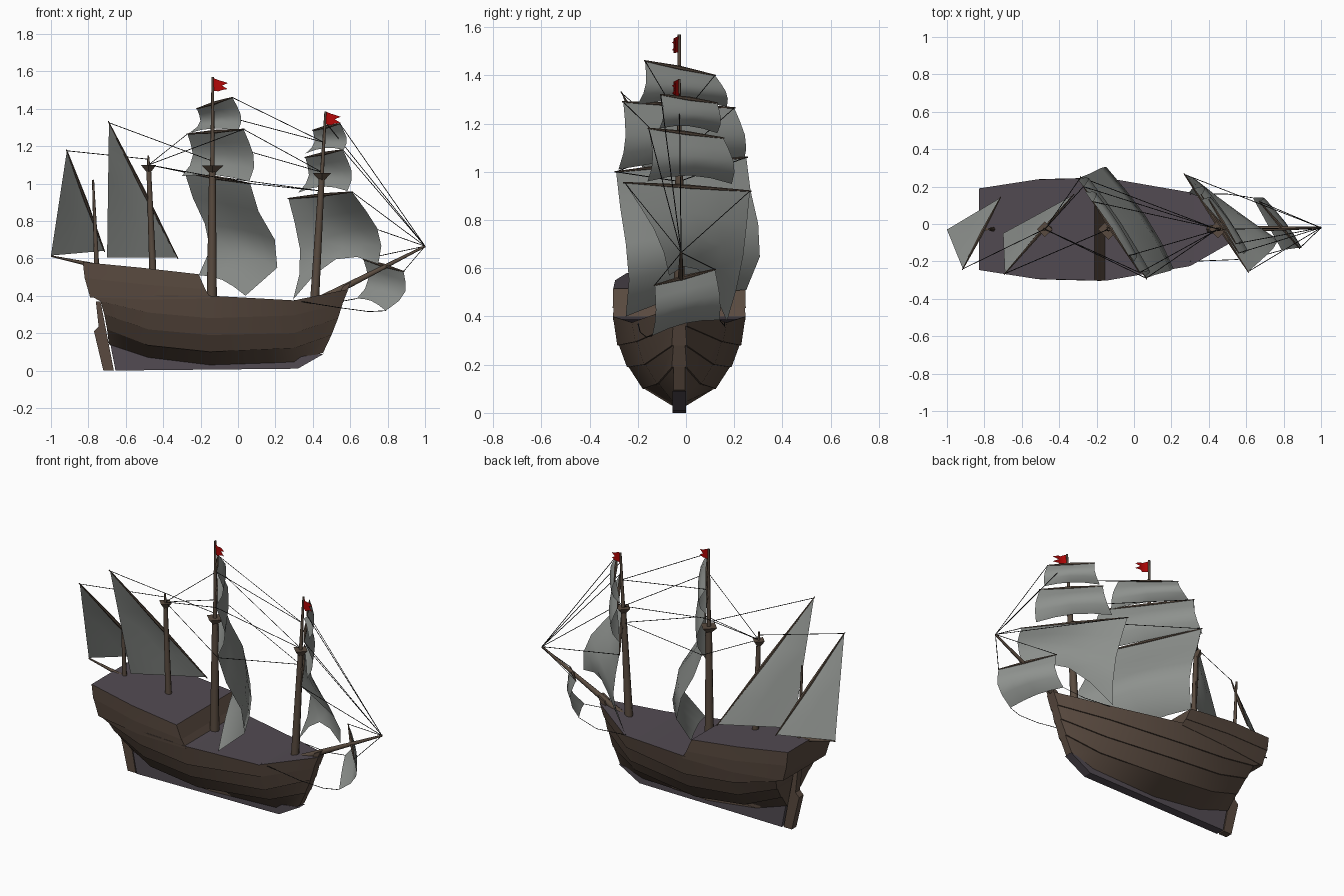
import bpy, bmesh, math
from mathutils import Vector

if "Cube" in bpy.data.objects:
    bpy.data.objects.remove(bpy.data.objects["Cube"])

YC = -0.028  # centre line of the hull


def mat(name, col):
    m = bpy.data.materials.new(name)
    m.diffuse_color = (*col, 1)
    m.use_nodes = True
    m.node_tree.nodes["Principled BSDF"].inputs["Base Color"].default_value = m.diffuse_color
    return m


HULL = mat("hull_brown", (0.1, 0.068, 0.05))
DECK = mat("deck_purple_grey", (0.085, 0.07, 0.085))
SPAR = mat("spar_brown", (0.1, 0.07, 0.05))
SAIL = mat("sail_grey", (0.27, 0.285, 0.27))
ROPE = mat("rope_black", (0.012, 0.012, 0.012))
FLAG = mat("flag_red", (0.45, 0.002, 0.002))


def finish(name, bm, *mats, smooth=0):
    """Make the object; smooth is the angle in degrees below which edges are soft."""
    me = bpy.data.meshes.new(name)
    bmesh.ops.recalc_face_normals(bm, faces=bm.faces)
    for f in bm.faces:
        f.smooth = smooth > 0
    bm.to_mesh(me)
    bm.free()
    if smooth:
        me.set_sharp_from_angle(angle=math.radians(smooth))
    ob = bpy.data.objects.new(name, me)
    for m in mats:
        me.materials.append(m)
    bpy.context.collection.objects.link(ob)
    return ob


def rod(bm, a, b, r1, r2, n=8):
    a, b = Vector(a), Vector(b)
    d = b - a
    q = d.to_track_quat('Z', 'Y').to_matrix().to_4x4()
    q.translation = (a + b) / 2
    bmesh.ops.create_cone(bm, cap_ends=True, segments=n, radius1=r1, radius2=r2,
                          depth=d.length, matrix=q)


def lapped_loft(name, levels, lap=0.007):
    """Planked body: levels of (x, z, half width) per station, strakes overlap."""
    rows = [levels[0]]
    for lv in levels[1:-1]:
        rows += [lv, [(x, z, w + lap) for x, z, w in lv]]
    rows.append(levels[-1])
    bm = bmesh.new()
    rings = []
    for s in range(len(levels[0])):
        left = [bm.verts.new((r[s][0], YC - r[s][2], r[s][1])) for r in rows]
        right = [bm.verts.new((r[s][0], YC + r[s][2], r[s][1])) for r in reversed(rows)]
        rings.append(left + right)
    n, top = len(rings[0]), len(rows) - 1
    for a, b in zip(rings, rings[1:]):
        for i in range(n):
            j = (i + 1) % n
            f = bm.faces.new((a[i], a[j], b[j], b[i]))
            f.material_index = 1 if i == top else 0
    # end walls, strake by strake
    for ring in (rings[0], rings[-1]):
        for i in range(top):
            bm.faces.new((ring[i], ring[i + 1], ring[n - 2 - i], ring[n - 1 - i]))
    return finish(name, bm, HULL, DECK, smooth=35)


# Hull and raised stern castle
lapped_loft("hull", [
    [(-.69, .14, .027), (-.48, .07, .027), (-.15, .03, .03), (.30, .045, .026), (.455, .095, .024)],
    [(-.70, .22, .09), (-.48, .135, .135), (-.15, .10, .145), (.30, .12, .085), (.50, .19, .024)],
    [(-.715, .30, .155), (-.48, .22, .2), (-.15, .19, .21), (.30, .20, .14), (.535, .28, .024)],
    [(-.735, .37, .198), (-.48, .31, .238), (-.15, .28, .25), (.30, .295, .175), (.56, .36, .026)],
    [(-.79, .40, .207), (-.48, .405, .26), (-.15, .40, .275), (.30, .375, .197), (.59, .435, .03)]])
lapped_loft("stern_castle", [
    [(-.79, .39, .208), (-.48, .38, .258), (-.145, .385, .275)],
    [(-.82, .495, .214), (-.5, .46, .265), (-.175, .435, .273)],
    [(-.83, .58, .218), (-.52, .55, .266), (-.21, .515, .274)]], 0.003)


def plate(name, pts, half, m):
    """Flat profile in the x-z plane, extruded across the centre line."""
    bm = bmesh.new()
    f = bm.faces.new([bm.verts.new((x, YC - half, z)) for x, z in pts])
    g = bmesh.ops.extrude_face_region(bm, geom=[f])
    bmesh.ops.translate(bm, vec=(0, 2 * half, 0),
                        verts=[v for v in g['geom'] if isinstance(v, bmesh.types.BMVert)])
    return finish(name, bm, m)


plate("keel", [(-.655, 0), (.32, .01), (.46, .09), (.3, .07), (-.15, .06), (-.48, .1),
               (-.66, .25), (-.725, .36)], .027, DECK)
plate("rudder", [(-.72, 0), (-.664, 0), (-.735, .37), (-.76, .37), (-.745, .235), (-.77, .21)],
      .022, HULL)
plate("bow_post", [(.53, .38), (.56, .36), (.575, .41), (.605, .475), (.56, .45)], .027, HULL)

# Masts: base, top, base radius, height and half width of the crow's nest
masts = {
    "main_mast": ((-.14, YC, .38), (-.135, YC, 1.57), .027, 1.085, .056),
    "fore_mast": ((.41, YC, .38), (.468, YC, 1.385), .024, 1.045, .048),
    "mizzen_mast": ((-.455, YC, .52), (-.48, YC, 1.15), .019, 1.09, .042),
    "rear_mast": ((-.755, YC, .54), (-.775, YC, 1.02), .014, None, 0)}
for name, (a, b, r, nest, w) in masts.items():
    bm = bmesh.new()
    a, b = Vector(a), Vector(b)
    if nest:
        c = a.lerp(b, (nest - a.z) / (b.z - a.z))
        rod(bm, a, c, r, r * .65)
        rod(bm, c, b, r * .45, r * .25)
        # crow's nest: flared square basket
        rod(bm, c - Vector((0, 0, .025)), c + Vector((0, 0, .01)), w * .35, w, 4)
    else:
        rod(bm, a, b, r, r * .4)
    finish(name, bm, SPAR, smooth=50)

bm = bmesh.new()
rod(bm, (.45, YC, .385), (1, -.02, .665), .02, .006)
finish("bowsprit", bm, SPAR, smooth=50)
bm = bmesh.new()
rod(bm, (-.78, YC, .565), (-1, -.03, .612), .012, .004)
finish("stern_boom", bm, SPAR, smooth=50)


def yard(name, a, b):
    """Spar tapering to both ends."""
    bm = bmesh.new()
    m, d = (a + b) / 2, (b - a) * .01
    rod(bm, a - d, m, .003, .01, 6)
    rod(bm, m, b + d, .01, .003, 6)
    finish(name, bm, SPAR)


def sail(name, tl, tr, bl, br, left, right, arch=0.0, peak=1.2, n=4):
    """Billowed sheet between four corners (left and right: x, y bulge), with a yard at its head."""
    tl, tr, bl, br = map(Vector, (tl, tr, bl, br))
    left, right = Vector((*left, 0)), Vector((*right, 0))
    bm = bmesh.new()
    grid = []
    for j in range(n + 1):
        v = j / n
        row = []
        for i in range(n + 1):
            u = i / n
            p = tl.lerp(tr, u).lerp(bl.lerp(br, u), v)
            mid = math.sin(math.pi * u)
            p += left.lerp(right, u) * math.sin(math.pi * v ** peak) * (1 + .25 * mid)
            p.z += arch * v * v * mid
            row.append(bm.verts.new(p))
        grid.append(row)
    for r, s in zip(grid, grid[1:]):
        for i in range(n):
            bm.faces.new((r[i], r[i + 1], s[i + 1], s[i]))
    finish(name, bm, SAIL, smooth=60)
    yard(name + "_yard", tl, tr)


# Square sails
sail("main_course", (-.285, .25, 1.06), (.065, -.29, 1.0), (-.21, .25, .51), (.04, -.25, .40),
     (.085, .06), (.175, .025), .03, 1.7)
sail("main_topsail", (-.27, .2, 1.265), (.03, -.26, 1.29), (-.30, .24, 1.04), (.06, -.28, 1.01),
     (.045, .025), (.04, .02), .02)
sail("main_topgallant", (-.22, .12, 1.4), (-.03, -.17, 1.46), (-.26, .17, 1.27), (.0, -.2, 1.28),
     (.04, .02), (.03, .02), .02)
sail("fore_course", (.27, .265, .92), (.61, -.255, .955), (.295, .17, .38), (.75, -.07, .57),
     (.05, .02), (.065, .03), .12)
sail("fore_topsail", (.36, .155, 1.14), (.56, -.155, 1.18), (.32, .19, .95), (.585, -.16, .96),
     (.04, .025), (.035, .02), .03)
sail("fore_topgallant", (.4, .13, 1.285), (.545, -.105, 1.32), (.36, .13, 1.16), (.565, -.11, 1.18),
     (.03, .015), (.025, .015), .02)
sail("spritsail", (.67, .12, .595), (.885, -.13, .53), (.635, .14, .385), (.79, -.14, .32),
     (.045, .01), (.06, .01), .02)


def lateen(name, peak, tack, clew, belly, n=5):
    """Triangular sail hung from a slanting yard."""
    peak, tack, clew = map(Vector, (peak, tack, clew))
    bm = bmesh.new()
    rows = []
    for j in range(n + 1):
        v = j / n
        row = []
        for i in range(j + 1):
            u = i / max(j, 1)
            p = peak.lerp(tack, v).lerp(peak.lerp(clew, v), u)
            p += Vector((.6, .6, 0)) * belly * math.sin(math.pi * v) * math.sin(math.pi * u)
            row.append(bm.verts.new(p))
        rows.append(row)
    for r, s in zip(rows, rows[1:]):
        for i in range(len(r)):
            bm.faces.new((r[i], s[i + 1], s[i]))
            if i:
                bm.faces.new((r[i - 1], s[i], r[i]))
    finish(name, bm, SAIL, smooth=60)
    yard(name + "_yard", peak, tack)


lateen("mizzen_sail", (-.69, -.265, 1.325), (-.325, .155, .605), (-.70, -.05, .605), .06)
lateen("rear_sail", (-.915, -.24, 1.175), (-.715, .14, .64), (-1, -.03, .615), .04)

# Swallow-tailed flags
for name, x, z in (("main_flag", -.135, 1.565), ("fore_flag", .468, 1.385)):
    bm = bmesh.new()
    cols = [[bm.verts.new((x + dx, YC + dy, z + dz)) for dz in h] for dx, dy, h in
            ((0, 0, (0, -.035, -.07)), (.03, -.024, (-.012, -.042, -.072)),
             (.05, -.016, (-.018, -.042, -.065)), (.08, -.03, (-.028, -.06)))]
    for a, b in zip(cols[:2], cols[1:3]):
        for i in range(2):
            bm.faces.new((a[i], a[i + 1], b[i + 1], b[i]))
    bm.faces.new((cols[2][0], cols[2][1], cols[3][0]))
    bm.faces.new((cols[2][1], cols[2][2], cols[3][1]))
    finish(name, bm, FLAG, smooth=80)

# Rigging
tip, fore, nest = (1, -.02, .665), (.45, YC, 1.06), (-.477, YC, 1.1)
paths = [[tip, p] for p in ((.545, -.105, 1.32), (.56, -.155, 1.18), (.465, YC, 1.33),
                            (.61, -.255, .955), (.27, .265, .92), (.885, -.13, .53),
                            (.67, .12, .595))]
paths += [[(-.03, -.17, 1.46), (.46, YC, 1.22)], [(-.22, .12, 1.4), (.46, YC, 1.22)],
          [(.03, -.26, 1.29), fore], [(-.27, .2, 1.265), fore],
          [(.065, -.29, 1.0), (.445, YC, .96)], [(-.285, .25, 1.06), (.445, YC, .96)]]
paths += [[nest, p] for p in ((-.27, .2, 1.265), (.03, -.26, 1.29), (-.285, .25, 1.06), (.065, -.29, 1.0))]
paths += [[(-.69, -.265, 1.325), (-.137, YC, 1.12)], [(-.915, -.24, 1.175), (-.48, YC, 1.13)]]
paths += [[(.3, -.2, .375), (.55, -.19, .335), (.7, -.165, .315), (.79, -.14, .32)],
          [(.3, .16, .375), (.5, .16, .36), (.635, .14, .385)]]
bm = bmesh.new()
for p in paths:
    for a, b in zip(p, p[1:]):
        rod(bm, a, b, .002, .002, 4)
finish("rigging", bm, ROPE)
